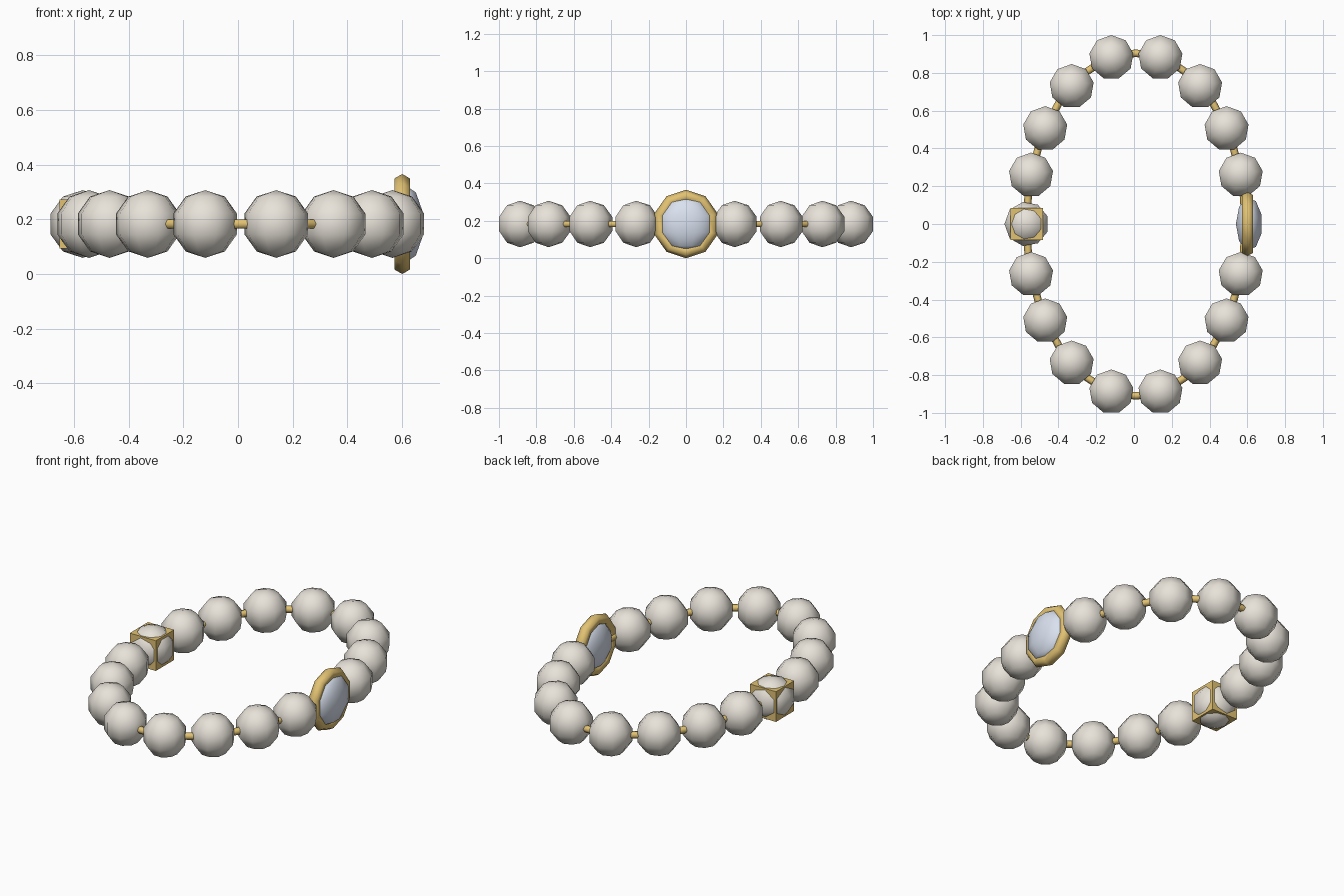
import bpy
import math

if "Cube" in bpy.data.objects:
    bpy.data.objects.remove(bpy.data.objects["Cube"])

Z = 0.183          # height of the strand
CX, CY = 0.01, -0.003   # centre of the oval


def material(name, rgb):
    m = bpy.data.materials.new(name)
    m.diffuse_color = (*rgb, 1)
    m.use_nodes = True
    m.node_tree.nodes["Principled BSDF"].inputs["Base Color"].default_value = m.diffuse_color
    return m


pearl = material("pearl", (0.80, 0.76, 0.69))
gold = material("gold", (0.76, 0.54, 0.17))
crystal = material("crystal", (0.70, 0.76, 0.87))


def finish(name, mat, smooth=True):
    ob = bpy.context.object
    ob.name = name
    ob.data.materials.append(mat)
    if smooth:
        bpy.ops.object.shade_smooth()
    return ob


def sphere(name, loc, scale, mat, turn=0):
    bpy.ops.mesh.primitive_uv_sphere_add(segments=9, ring_count=5, radius=1,
                                         location=loc, rotation=(0, 0, turn))
    bpy.context.object.scale = scale
    return finish(name, mat)


# Beads, mirrored over both axes of the oval
R = 0.124
for x, y in [(0.13, 0.885), (0.34, 0.732), (0.48, 0.509), (0.555, 0.263)]:
    for sx in (-1, 1):
        for sy in (-1, 1):
            sphere("bead", (CX + sx * x, CY + sy * y, Z), (R, R, R), pearl)

# Clasp bead with a gold cube whose corners poke through
sphere("clasp_bead", (-0.568, 0, Z), (R, R, R), pearl, math.pi / 2)
bpy.ops.mesh.primitive_cube_add(size=2, location=(-0.568, 0, Z))
bpy.context.object.scale = (0.086, 0.086, 0.09)
finish("clasp_cube", gold, smooth=False)

# Cord running through everything
curve = bpy.data.curves.new("cord", 'CURVE')
curve.dimensions = '3D'
curve.bevel_depth = 0.02
curve.bevel_resolution = 1
sp = curve.splines.new('POLY')
N = 40
sp.points.add(N - 1)
for i, p in enumerate(sp.points):
    a = 2 * math.pi * i / N
    p.co = (CX + 0.578 * math.cos(a), CY + 0.907 * math.sin(a), Z, 1)
sp.use_cyclic_u = True
cord = bpy.data.objects.new("cord", curve)
bpy.context.collection.objects.link(cord)
bpy.ops.object.select_all(action='DESELECT')
cord.select_set(True)
bpy.context.view_layer.objects.active = cord
bpy.ops.object.convert(target='MESH')
finish("cord", gold)

# Gem setting ring, facing +x
bpy.ops.mesh.primitive_torus_add(major_segments=10, minor_segments=6,
                                 major_radius=0.15, minor_radius=0.033,
                                 location=(0.601, 0, Z),
                                 rotation=(0, math.pi / 2, 0))
bpy.context.object.scale = (1, 0.97, 1)
finish("gem_ring", gold)

# Flattened gem: its local y points along -x
sphere("gem", (0.61, 0, Z), (0.147, 0.074, 0.143), crystal, math.pi / 2)
